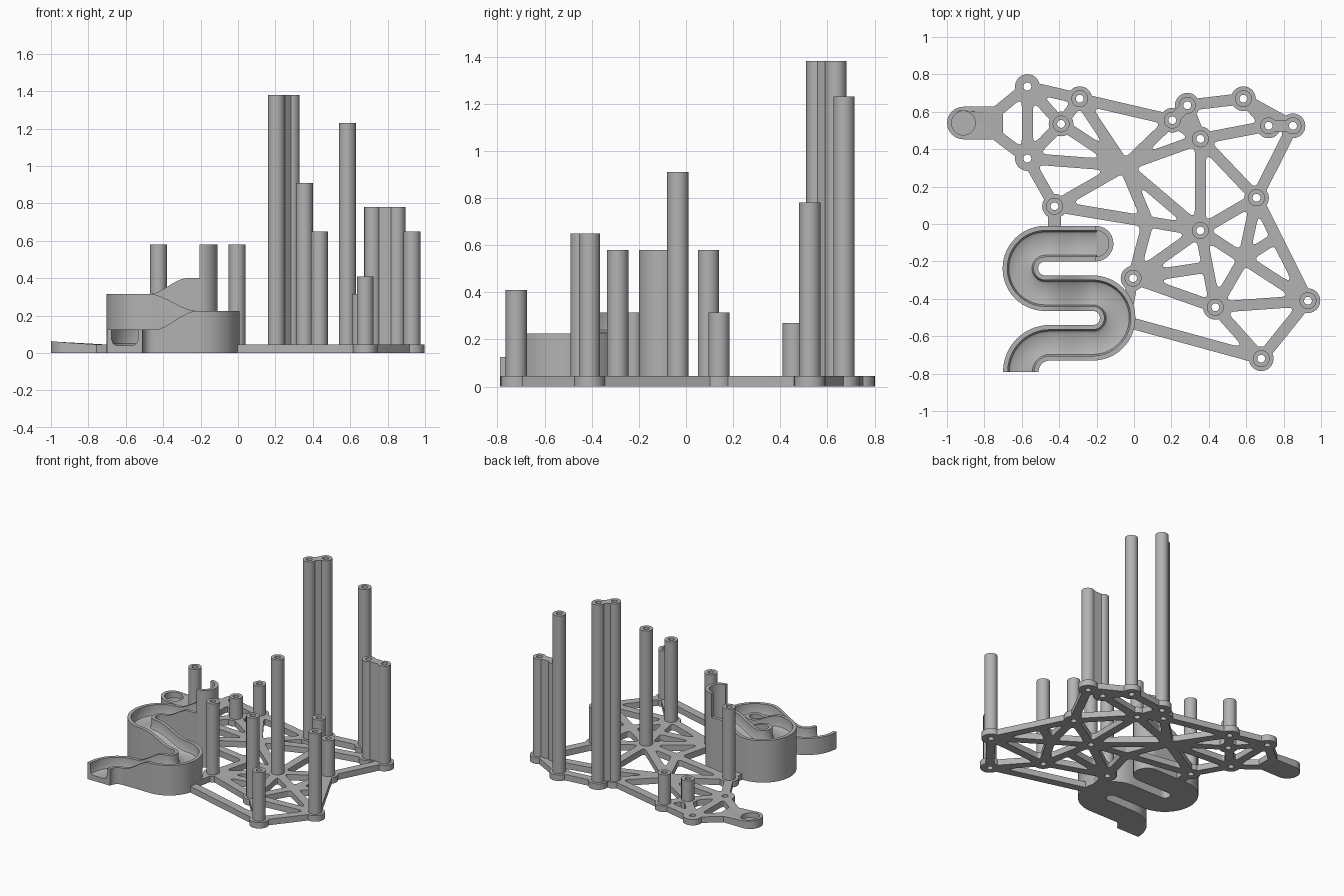
import bpy, bmesh, math
from mathutils import Vector as V

if "Cube" in bpy.data.objects:
    bpy.data.objects.remove(bpy.data.objects["Cube"])

grey = bpy.data.materials.new("plain_grey")
grey.use_nodes = True
grey.diffuse_color = (0.45, 0.45, 0.45, 1)
grey.node_tree.nodes["Principled BSDF"].inputs["Base Color"].default_value = grey.diffuse_color

PLATE, HALF, BORE, POST, BOSS = 0.045, 0.03, 0.021, 0.045, 0.066


def finish(name, mesh):
    """Clean the mesh, give it the material and smooth its round sides."""
    bm = bmesh.new()
    bm.from_mesh(mesh)
    bmesh.ops.remove_doubles(bm, verts=bm.verts, dist=0.0004)
    bmesh.ops.recalc_face_normals(bm, faces=bm.faces)
    bm.to_mesh(mesh)
    bm.free()
    mesh.materials.clear()
    mesh.materials.append(grey)
    ob = bpy.data.objects.new(name, mesh)
    bpy.context.collection.objects.link(ob)
    bpy.ops.object.select_all(action="DESELECT")
    ob.select_set(True)
    bpy.context.view_layer.objects.active = ob
    bpy.ops.object.shade_smooth_by_angle(angle=math.radians(35))
    return ob


def prism(name, loops, z0, z1):
    """Upright solid from an outline followed by the loops of its holes."""
    cu = bpy.data.curves.new(name, "CURVE")
    cu.dimensions, cu.fill_mode, cu.extrude = "2D", "BOTH", (z1 - z0) / 2
    for loop in loops:
        sp = cu.splines.new("POLY")
        sp.points.add(len(loop) - 1)
        for p, q in zip(sp.points, loop):
            p.co = (q[0], q[1], 0, 1)
        sp.use_cyclic_u = True
    tmp = bpy.data.objects.new(name + "_curve", cu)
    bpy.context.collection.objects.link(tmp)
    deps = bpy.context.evaluated_depsgraph_get()
    mesh = bpy.data.meshes.new_from_object(tmp.evaluated_get(deps))
    bpy.data.objects.remove(tmp)
    for v in mesh.vertices:
        v.co.z += (z0 + z1) / 2
    return finish(name, mesh)


def arc(c, r, a0, a1, n):
    return [V((c[0] + r * math.cos(math.radians(a0 + (a1 - a0) * i / n)),
               c[1] + r * math.sin(math.radians(a0 + (a1 - a0) * i / n)))) for i in range(n + 1)]


def circle(c, r, n=32):
    return arc(c, r, 0, 360, n)[:-1]


def inset(pts, d, r):
    """Polygon moved inward by d, with corners rounded."""
    n = len(pts)
    area = sum(pts[i - 1].cross(pts[i]) for i in range(n))
    if area < 0:
        pts = pts[::-1]
    corners = []
    for i in range(n):
        a, b = (pts[i] - pts[i - 1]).normalized(), (pts[(i + 1) % n] - pts[i]).normalized()
        na, nb = V((-a.y, a.x)), V((-b.y, b.x))
        corners.append(pts[i] + (na + nb) * d / (1 + na.dot(nb)))
    out = []
    for i in range(n):
        p, q, s = corners[i - 1], corners[i], corners[(i + 1) % n]
        u, w = p - q, s - q
        t = min(r / math.tan(max(u.angle(w), 0.2) / 2), 0.35 * u.length, 0.35 * w.length)
        e, f = q + u.normalized() * t, q + w.normalized() * t
        for k in range(7):
            h = k / 6
            out.append(e * (1 - h) ** 2 + q * 2 * h * (1 - h) + f * h * h)
    return out


def bar(name, a, b, half, z0, z1):
    s = (b - a).normalized()
    s = V((-s.y, s.x)) * half
    return prism(name, [[a - s, b - s, b + s, a + s]], z0, z1)


# Joints of the truss
N = {k: V(p) for k, p in dict(
    A=(-.29, .67), B=(-.39, .535), C=(-.425, .095), D=(-.005, -.29), E=(.205, .555),
    F=(.285, .635), G=(.355, .455), H=(.585, .67), I=(.72, .525), J=(.85, .525),
    K=(.655, .14), L=(.355, -.035), M=(.435, -.445), N=(.93, -.41), O=(.68, -.72),
    P=(-.57, .735), Q=(-.57, .35), R=(-.735, .6), S=(-.735, .475), T=(-.05, -.52),
    V=(.585, -.186), W=(.76, -.073), X=(-.05, .31), Y=(.075, .012), Z=(.394, -.23)).items()}
heights = dict(A=.27, B=.2, C=.58, D=.58, E=1.38, F=1.38, G=.27, H=1.23, I=.78, J=.78,
               K=.315, L=.91, M=.65, N=.65, O=.41)
cells = ("PQSR PQB PAB ABX BXQ QXC AEX EGX GLX CYX XYL YLD DLZ DZM GLK FHIG GIJK "
         "KLV KVW WVN LVM VMN MNO DMOT").split()

# Truss plate with its cut cells and screw holes
loops = [inset([N[k] for k in "PRSQCYDTONKJHFEA"], -HALF, 0.03)]
loops += [inset([N[k] for k in cell], HALF, 0.02) for cell in cells]
screws = "PQ" + "".join(heights)
loops += [circle(N[k], BORE, 20) for k in screws]
prism("truss_plate", loops, 0, PLATE)

# Round bosses and hollow posts
for k in screws:
    prism("boss_" + k.lower(), [circle(N[k], BOSS), circle(N[k], BORE, 20)], 0, PLATE)
for k, h in heights.items():
    prism("post_" + k.lower(), [circle(N[k], POST), circle(N[k], BORE, 20)], PLATE, h)
for a, b in ("EF", "IJ"):
    d = (N[b] - N[a]).normalized() * 0.03
    bar("post_web", N[a] + d, N[b] - d, 0.03, 0, heights[a])
bar("track_link", N["C"] - V((0, .03)), V((-.425, -.04)), 0.035, 0, PLATE)

# Side arm with a shallow cup and a rising tip
cup = V((-.912, .54))
tip = arc(cup, 0.087, 90, 270, 24)
arm = prism("side_arm", [tip + [V((-.75, .453)), V((-.7, .49)), V((-.7, .59)), V((-.75, .627))],
                         circle(cup, 0.064)], 0, PLATE)
for v in arm.data.vertices:
    if v.co.z > 0.02:
        v.co.z += 0.018 * min(max((-.8 - v.co.x) / .2, 0), 1)
prism("cup_floor", [circle(cup, 0.066)], 0, 0.015)

# Winding track: centre line with a falling rim height
WIDE, DEEP, TURN = 0.095, 0.085, 0.1325
y0 = -0.105


def ease(t):
    return t * t * (3 - 2 * t)


def straight(xa, xb, y, za, zb, n=16):
    return [(V((xa + (xb - xa) * i / n, y)), za + (zb - za) * ease(i / n)) for i in range(n)]


left, right = -.475, -.22
path = [(V((-.2, y0)), .40)]
path += straight(-.27, left, y0, .40, .315)
path += [(p, .315) for p in arc((left, y0 - TURN), TURN, 90, 270, 28)[:-1]]
path += straight(left, right, y0 - 2 * TURN, .315, .225)
path += [(p, .225) for p in arc((right, y0 - 3 * TURN), TURN, 90, -90, 28)[:-1]]
path += straight(right, -.45, y0 - 4 * TURN, .225, .125)
path += [(p, .125) for p in arc((-.45, -.79), .79 + y0 - 4 * TURN, 90, 180, 16)]

# U-shaped section: sideways offset and depth below the rim
side = [(WIDE, 0), (.07, 0), (.07, .055), (.062, .075), (.045, DEEP)]
section = side + [(-s, d) for s, d in reversed(side)]
bm = bmesh.new()
rings = []
for i, (p, z) in enumerate(path):
    t = (path[min(i + 1, len(path) - 1)][0] - path[max(i - 1, 0)][0]).normalized()
    if i == len(path) - 1:
        t = V((0, -1))
    s = V((-t.y, t.x))
    ring = [(p + s * o, z - d) for o, d in section] + [(p - s * WIDE, 0), (p + s * WIDE, 0)]
    rings.append([bm.verts.new((q.x, q.y, h)) for q, h in ring])
for a, b in zip(rings, rings[1:]):
    for j in range(len(a)):
        k = (j + 1) % len(a)
        bm.faces.new((a[j], a[k], b[k], b[j]))
bm.faces.new(rings[0])
bm.faces.new(rings[-1][::-1])
mesh = bpy.data.meshes.new("winding_track")
bm.to_mesh(mesh)
bm.free()
finish("winding_track", mesh)

# Tall curved backstop at the start of the track
c = V((-.205, y0))
prism("start_backstop", [arc(c, WIDE, -90, 90, 28) + arc(c, 0.07, 90, -90, 28)], 0, .58)
prism("start_floor", [arc(c, 0.072, -90, 90, 20)], 0, .40 - DEEP)
